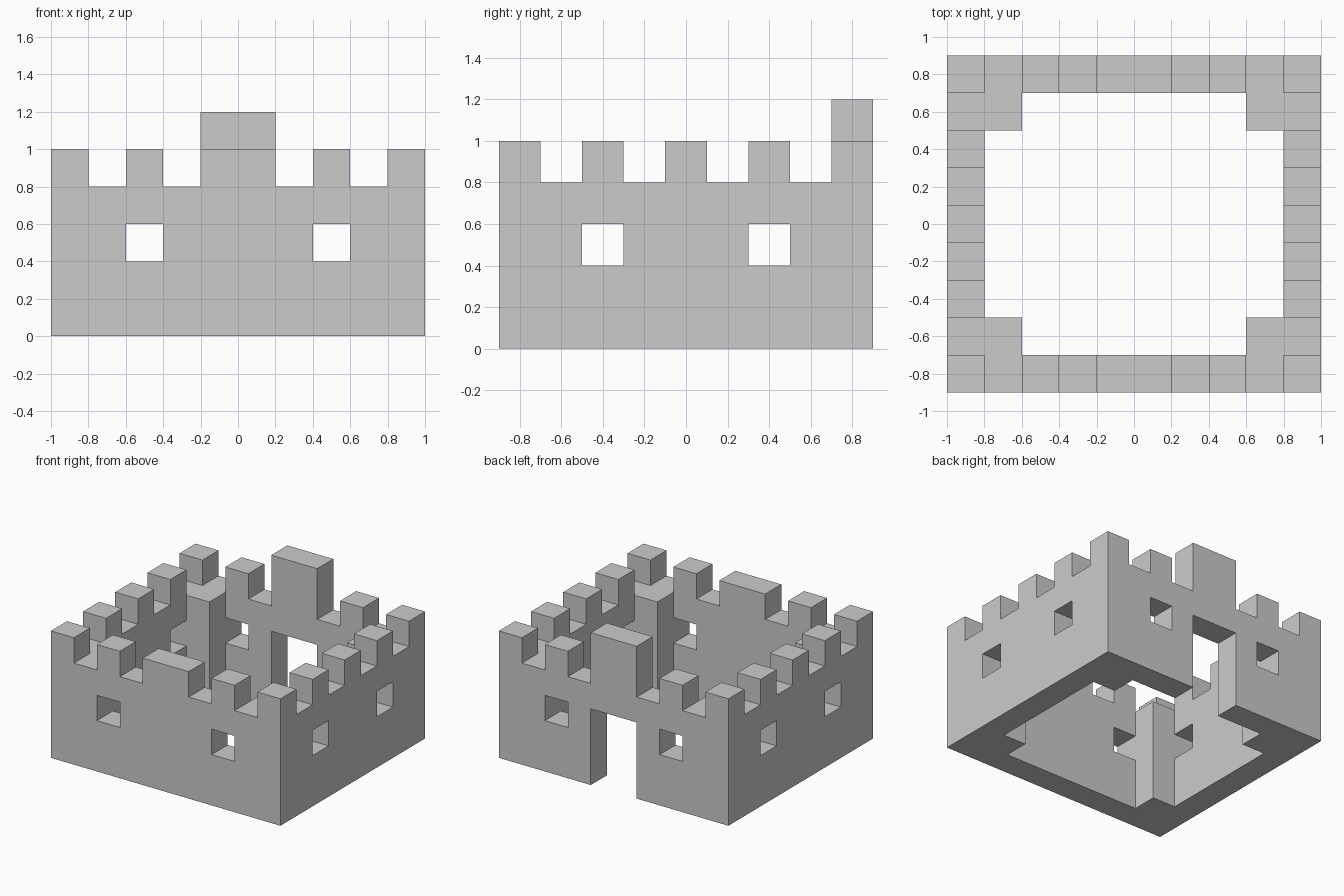
import bpy
import bmesh
from mathutils import Vector

if "Cube" in bpy.data.objects:
    bpy.data.objects.remove(bpy.data.objects["Cube"])

U = 0.2                 # block size
NX, NY = 10, 9          # footprint in blocks
WALL, TOP = 4, 5        # wall-walk and battlement heights in blocks
cells = set()


def block(x, y, z):
    """All cells in a box given as three (start, end) ranges."""
    return {(i, j, k) for i in range(*x) for j in range(*y) for k in range(*z)}


# Four walls, up to the battlement tops
cells |= block((0, NX), (0, NY), (0, TOP))
cells -= block((1, NX - 1), (1, NY - 1), (0, TOP))

# Inner corner pillars, up to the wall walk
for i in (1, NX - 2):
    for j in (1, NY - 2):
        cells |= block((i, i + 1), (j, j + 1), (0, WALL))

# Gaps between the merlons
for i in (1, 3, 6, 8):
    cells -= block((i, i + 1), (0, NY), (WALL, TOP))
for j in (1, 3, 5, 7):
    cells -= block((0, NX), (j, j + 1), (WALL, TOP))

# Windows in every wall
for i in (2, 7):
    for j in (0, NY - 1):
        cells -= block((i, i + 1), (j, j + 1), (2, 3))
for j in (2, 6):
    for i in (0, NX - 1):
        cells -= block((i, i + 1), (j, j + 1), (2, 3))

# Gateway in the back wall, with a raised block above it
cells -= block((4, 6), (NY - 1, NY), (0, 3))
cells |= block((4, 6), (NY - 1, NY), (TOP, TOP + 1))

# Skin the blocks: one face wherever a block meets open air
bm = bmesh.new()
origin = Vector((-NX * U / 2, -NY * U / 2, 0))
for c in cells:
    for axis in range(3):
        for sign in (-1, 1):
            n = [0, 0, 0]
            n[axis] = sign
            if tuple(a + b for a, b in zip(c, n)) in cells:
                continue
            a, b = Vector((0, 0, 0)), Vector((0, 0, 0))
            a[(axis + 1) % 3] = b[(axis + 2) % 3] = 0.5
            mid = Vector(c) + Vector((0.5, 0.5, 0.5)) + Vector(n) * 0.5
            corners = [mid - a - b, mid + a - b, mid + a + b, mid - a + b]
            if sign < 0:
                corners.reverse()
            bm.faces.new([bm.verts.new(origin + p * U) for p in corners])
bmesh.ops.remove_doubles(bm, verts=bm.verts[:], dist=0.001)
bmesh.ops.dissolve_limit(bm, angle_limit=0.01, verts=bm.verts[:], edges=bm.edges[:])

mesh = bpy.data.meshes.new("castle_walls")
bm.to_mesh(mesh)
bm.free()

stone = bpy.data.materials.new("stone grey")
stone.diffuse_color = (0.6, 0.6, 0.6, 1)
stone.use_nodes = True
stone.node_tree.nodes["Principled BSDF"].inputs["Base Color"].default_value = stone.diffuse_color
mesh.materials.append(stone)
bpy.context.collection.objects.link(bpy.data.objects.new("castle_walls", mesh))
